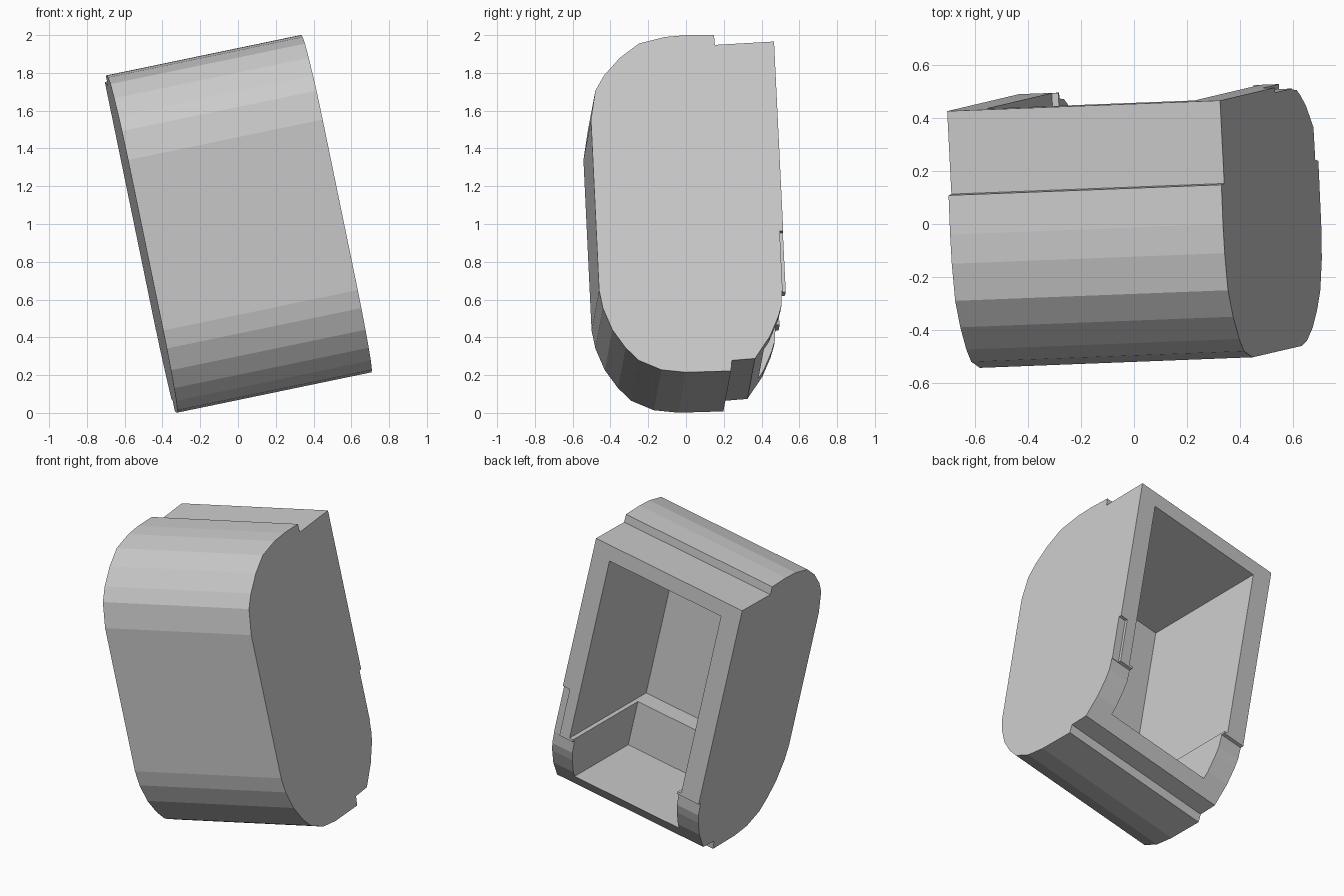
import bpy, bmesh
from mathutils import Vector

if "Cube" in bpy.data.objects:
    bpy.data.objects.remove(bpy.data.objects["Cube"])

SPAN = Vector((1.03, 0.04, 0.214))      # tilted width axis of the shell
LENGTH = SPAN.length
U = SPAN.normalized()
TOP = Vector((0.33, 0.15, 2.0))         # a point on the right end plane


def on_plane(y, z, a):
    """Point of the right end plane at (y, z), moved a units along the width."""
    x = (U.dot(TOP) - U.y * y - U.z * z) / U.x
    return Vector((x, y, z)) - U * a


def prism(name, profile, a0, a1):
    bm = bmesh.new()
    near = [bm.verts.new(on_plane(y, z, a0)) for y, z in profile]
    far = [bm.verts.new(on_plane(y, z, a1)) for y, z in profile]
    n = len(profile)
    bm.faces.new(near)
    bm.faces.new(far[::-1])
    for i in range(n):
        j = (i + 1) % n
        bm.faces.new((near[i], far[i], far[j], near[j]))
    bmesh.ops.recalc_face_normals(bm, faces=bm.faces)
    me = bpy.data.meshes.new(name)
    bm.to_mesh(me)
    bm.free()
    ob = bpy.data.objects.new(name, me)
    bpy.context.collection.objects.link(ob)
    return ob


def inside(d, h):
    """Depth d from the open back and drop h from the top back corner."""
    return 0.466 - d + 0.047 * h, 1.966 - 0.047 * d - 0.998 * 0.98 * h


def box(name, d0, d1, h0, h1, a0, a1):
    return prism(name, [inside(d0, h0), inside(d1, h0),
                        inside(d1, h1), inside(d0, h1)], a0, a1)


# rounded outer body with stepped rims, seen from the right
outline = [
    (0.148, 2.0), (0.153, 1.948), (0.466, 1.966), (0.53, 0.65), (0.508, 0.648),
    (0.505, 0.565), (0.487, 0.505), (0.444, 0.405), (0.365, 0.288),
    (0.243, 0.278), (0.238, 0.222), (0.0, 0.215), (-0.13, 0.228),
    (-0.25, 0.278), (-0.32, 0.345), (-0.39, 0.44), (-0.44, 0.555),
    (-0.46, 0.65), (-0.503, 1.553), (-0.48, 1.706), (-0.434, 1.786),
    (-0.35, 1.88), (-0.25, 1.955), (-0.11, 1.99), (0.0, 2.0)]
shell = prism("hollow_shell", outline, 0, LENGTH)

# main cavity, narrower lower cavity, and small slot on the right rim
cutters = [
    box("upper_cavity_cutter", -0.2, 0.85, 0.10, 1.33, 0.12, LENGTH - 0.13),
    box("lower_cavity_cutter", -0.2, 0.72, 1.20, 1.63, 0.145, LENGTH - 0.155),
    box("rim_slot_cutter", -0.1, 0.018, 1.025, 1.36, -0.1, 0.05)]

bpy.context.view_layer.objects.active = shell
for c in cutters:
    c.hide_render = True
    m = shell.modifiers.new(c.name, 'BOOLEAN')
    m.operation = 'DIFFERENCE'
    m.solver = 'EXACT'
    m.object = c
    bpy.ops.object.modifier_apply(modifier=m.name)
    bpy.data.objects.remove(c)
